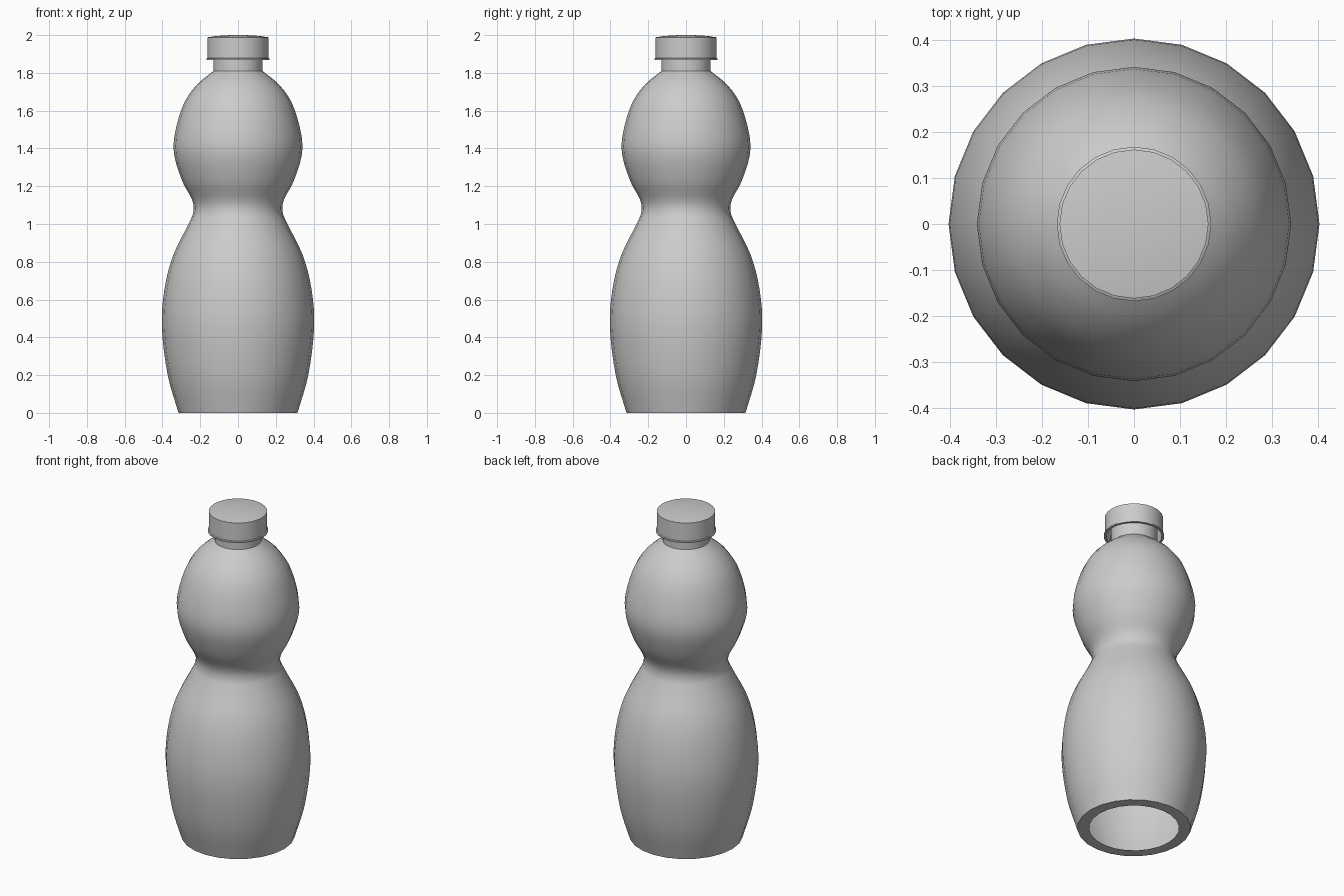
import bpy
import math
from mathutils import Vector

old = bpy.data.objects.get("Cube")
if old:
    bpy.data.objects.remove(old, do_unlink=True)

SIDES = 24

grey = bpy.data.materials.new("plain_grey")
grey.use_nodes = True
GREY = (0.6, 0.6, 0.6, 1)
grey.diffuse_color = GREY
grey.node_tree.nodes["Principled BSDF"].inputs["Base Color"].default_value = GREY


def smooth_profile(points, steps=4):
    """Catmull-Rom curve through (radius, height) points."""
    p = [Vector(q) for q in points]
    p = [2 * p[0] - p[1]] + p + [2 * p[-1] - p[-2]]
    out = []
    for a, b, c, d in zip(p, p[1:], p[2:], p[3:]):
        for i in range(steps):
            t = i / steps
            out.append(0.5 * (2 * b + (c - a) * t + (2 * a - 5 * b + 4 * c - d) * t ** 2
                              + (3 * b - a - 3 * c + d) * t ** 3))
    return [tuple(v) for v in out] + [tuple(points[-1])]


def lathe(name, profile, close_top=False):
    """Turn a bottom-to-top profile around the z axis."""
    verts, faces = [], []
    for r, z in profile:
        for i in range(SIDES):
            a = math.tau * i / SIDES
            verts.append((r * math.cos(a), r * math.sin(a), z))
    for k in range(len(profile) - 1):
        for i in range(SIDES):
            j = (i + 1) % SIDES
            lo, hi = k * SIDES, (k + 1) * SIDES
            faces.append((lo + i, lo + j, hi + j, hi + i))
    if close_top:
        faces.append(tuple(range(len(verts) - SIDES, len(verts))))
    mesh = bpy.data.meshes.new(name)
    mesh.from_pydata(verts, [], faces)
    mesh.materials.append(grey)
    obj = bpy.data.objects.new(name, mesh)
    bpy.context.collection.objects.link(obj)
    bpy.ops.object.select_all(action='DESELECT')
    obj.select_set(True)
    bpy.context.view_layer.objects.active = obj
    bpy.ops.object.shade_smooth_by_angle(angle=math.radians(35))
    return obj


# Hollow bottle body with a flat rim round the open base
side = smooth_profile([
    (0.315, 0), (0.372, 0.2), (0.403, 0.45), (0.39, 0.65), (0.345, 0.83),
    (0.262, 1.0), (0.236, 1.065), (0.244, 1.13), (0.3, 1.24), (0.342, 1.41),
    (0.298, 1.61), (0.225, 1.73), (0.13, 1.81)])
lathe("bottle_body", [(0.25, 0)] + side)

# Straight neck running up into the cap
lathe("bottle_neck", [(0.13, 1.805), (0.13, 1.95)], close_top=True)

# Cap shell with a thin flared lip and a slightly domed top
lathe("bottle_cap", [
    (0.15, 1.96), (0.155, 1.868), (0.168, 1.868), (0.168, 1.875),
    (0.162, 1.878), (0.162, 1.988), (0.11, 1.996), (0.04, 2.0)], close_top=True)
